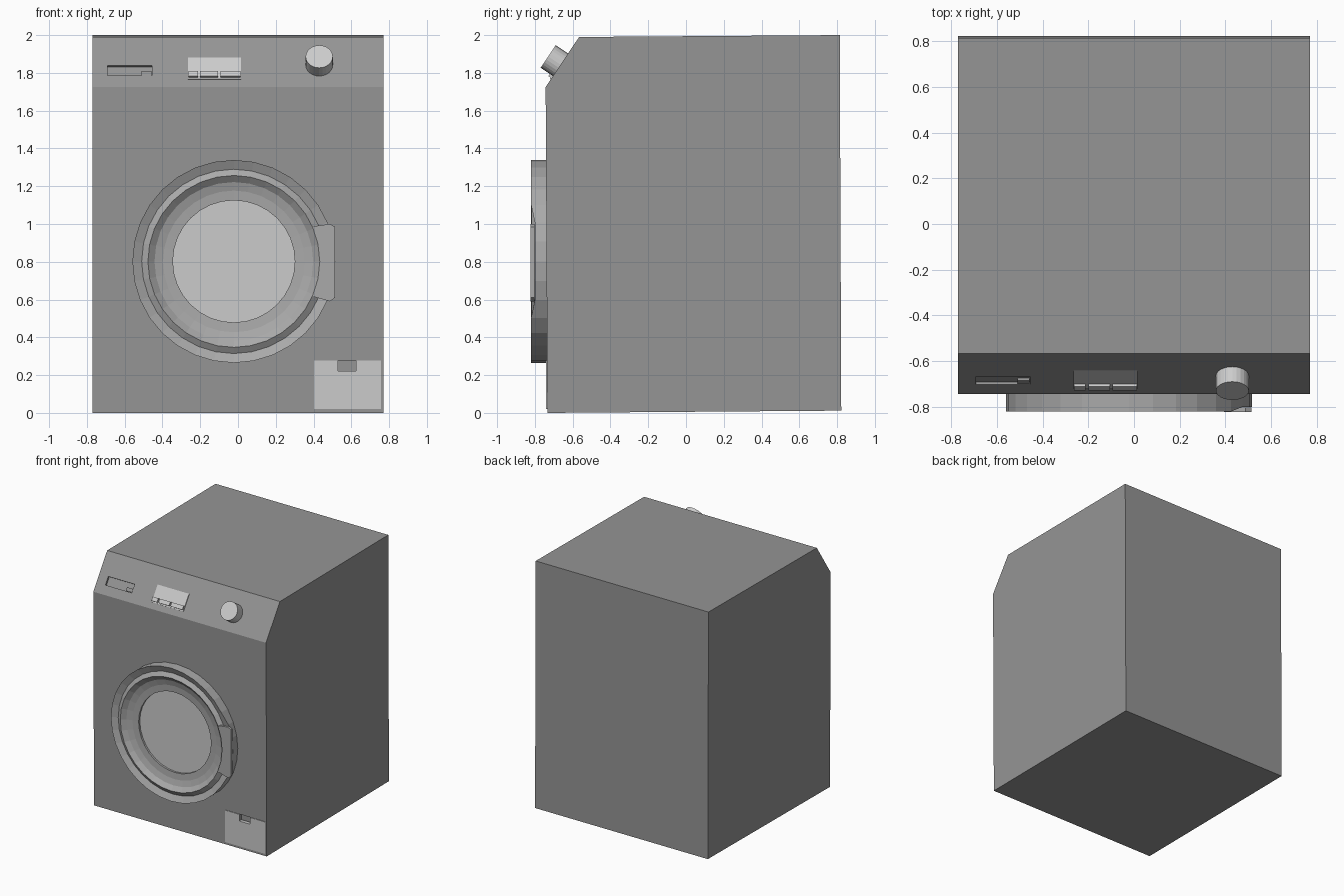
import bpy, bmesh, math
from mathutils import Matrix, Vector

if "Cube" in bpy.data.objects:
    bpy.data.objects.remove(bpy.data.objects["Cube"])


def material(name, v):
    m = bpy.data.materials.new(name)
    m.diffuse_color = (v, v, v, 1)
    m.use_nodes = True
    m.node_tree.nodes["Principled BSDF"].inputs["Base Color"].default_value = m.diffuse_color
    return m


DARK, LIGHT = material("dark_grey", 0.3), material("light_grey", 0.75)
MID = material("mid_grey", 0.4)


def finish(name, bm, mat):
    bmesh.ops.recalc_face_normals(bm, faces=bm.faces)
    me = bpy.data.meshes.new(name)
    bm.to_mesh(me)
    bm.free()
    ob = bpy.data.objects.new(name, me)
    bpy.context.collection.objects.link(ob)
    me.materials.append(mat)
    return ob


def prism(name, pts, vec, mat):
    """Extrude a closed outline of 3D points along vec."""
    bm = bmesh.new()
    face = bm.faces.new([bm.verts.new(p) for p in pts])
    new = bmesh.ops.extrude_face_region(bm, geom=[face], use_keep_orig=True)["geom"]
    bmesh.ops.translate(bm, vec=vec, verts=[g for g in new if isinstance(g, bmesh.types.BMVert)])
    return finish(name, bm, mat)


def front_prism(name, xz, y0, y1, mat):
    return prism(name, [(x, y0, z) for x, z in xz], (0, y1 - y0, 0), mat)


def rect(x0, x1, z0, z1):
    return [(x0, z0), (x1, z0), (x1, z1), (x0, z1)]


# Frame of the sloped control panel: x across, y up the slope, z outward
LOW, HIGH = Vector((0, -0.743, 1.725)), Vector((0, -0.566, 1.99))
up = (HIGH - LOW).normalized()
out = Vector((1, 0, 0)).cross(up)
SLOPE = Matrix((Vector((1, 0, 0)), up, out)).transposed().to_4x4()
SLOPE.translation = LOW
K = (HIGH - LOW).length / (HIGH.z - LOW.z)


def slope_box(name, x0, x1, z0, z1, h0, h1, mat):
    pts = [SLOPE @ Vector((x, (z - LOW.z) * K, h0)) for x, z in rect(x0, x1, z0, z1)]
    return prism(name, pts, out * (h1 - h0), mat)


def cut(target, cutter):
    cutter.hide_render = True
    mod = target.modifiers.new("cut", 'BOOLEAN')
    mod.object, mod.operation, mod.solver = cutter, 'DIFFERENCE', 'EXACT'
    bpy.context.view_layer.objects.active = target
    bpy.ops.object.modifier_apply(modifier=mod.name)
    bpy.data.objects.remove(cutter)


# Cabinet with chamfered control front
side = [(-0.734, 0.0), (0.822, 0.012), (0.814, 2.0), HIGH.yz, LOW.yz]
body = prism("cabinet", [(-0.77, y, z) for y, z in side], (1.54, 0, 0), DARK)
cut(body, slope_box("slot_cutter", -0.69, -0.455, 1.785, 1.84, -0.015, 0.05, DARK))
cut(body, front_prism("pocket_cutter", rect(0.53, 0.625, 0.223, 0.277), -0.8, -0.71, DARK))

# Drawer latch inside the slot
slope_box("drawer_latch", -0.51, -0.457, 1.787, 1.81, -0.016, -0.002, DARK)

# Display plate and buttons
slope_box("display_plate", -0.265, 0.016, 1.765, 1.878, -0.01, 0.006, LIGHT)
for i, (x0, x1) in enumerate([(-0.262, -0.212), (-0.2, -0.105), (-0.093, 0.013)]):
    slope_box(f"button_{i + 1}", x0, x1, 1.772, 1.798, 0, 0.02, LIGHT)

# Programme knob
bm = bmesh.new()
bmesh.ops.create_cone(bm, cap_ends=True, segments=24, radius1=0.072, radius2=0.072, depth=0.085)
bm.transform(SLOPE @ Matrix.Translation((0.43, (1.843 - LOW.z) * K, 0.036)))
finish("knob", bm, LIGHT)

# Door ring: lathed profile of (radius, y), lowered beside the handle
CX, CZ, N = -0.022, 0.802, 32
profile = [(0.537, -0.735), (0.537, -0.82), (0.488, -0.797), (0.455, -0.818), (0.42, -0.79),
           (0.375, -0.777), (0.323, -0.773), (0.323, -0.735)]
bm = bmesh.new()
rings = []
for j, (r, y) in enumerate(profile):
    ring = []
    for i in range(N):
        a = 2 * math.pi * i / N
        dip = 0.02 if j == 1 and math.cos(a) > math.cos(math.radians(24)) else 0
        ring.append(bm.verts.new((CX + r * math.cos(a), y + dip, CZ + r * math.sin(a))))
    rings.append(ring)
for a, b in zip(rings, rings[1:]):
    for i in range(N):
        bm.faces.new((a[i], a[(i + 1) % N], b[(i + 1) % N], b[i]))
finish("door_ring", bm, MID)


# Door glass
def arc(r, degs):
    return [(CX + r * math.cos(math.radians(d)), CZ + r * math.sin(math.radians(d))) for d in degs]


front_prism("door_glass", arc(0.324, [i * 360 / N for i in range(N)]), -0.757, -0.735, LIGHT)

# Door handle, following the inner rim on its left edge
handle = arc(0.455, [-24, -12, 0, 12, 24])
handle += [(0.487, 1.0), (0.513, 0.985), (0.513, 0.61), (0.487, 0.59)]
front_prism("door_handle", handle, -0.822, -0.803, MID)

# Filter flap with finger notch
flap = [(0.402, 0.02), (0.757, 0.02), (0.757, 0.277), (0.625, 0.277), (0.625, 0.223),
        (0.53, 0.223), (0.53, 0.277), (0.402, 0.277)]
front_prism("filter_flap", flap, -0.74, -0.72, LIGHT)
